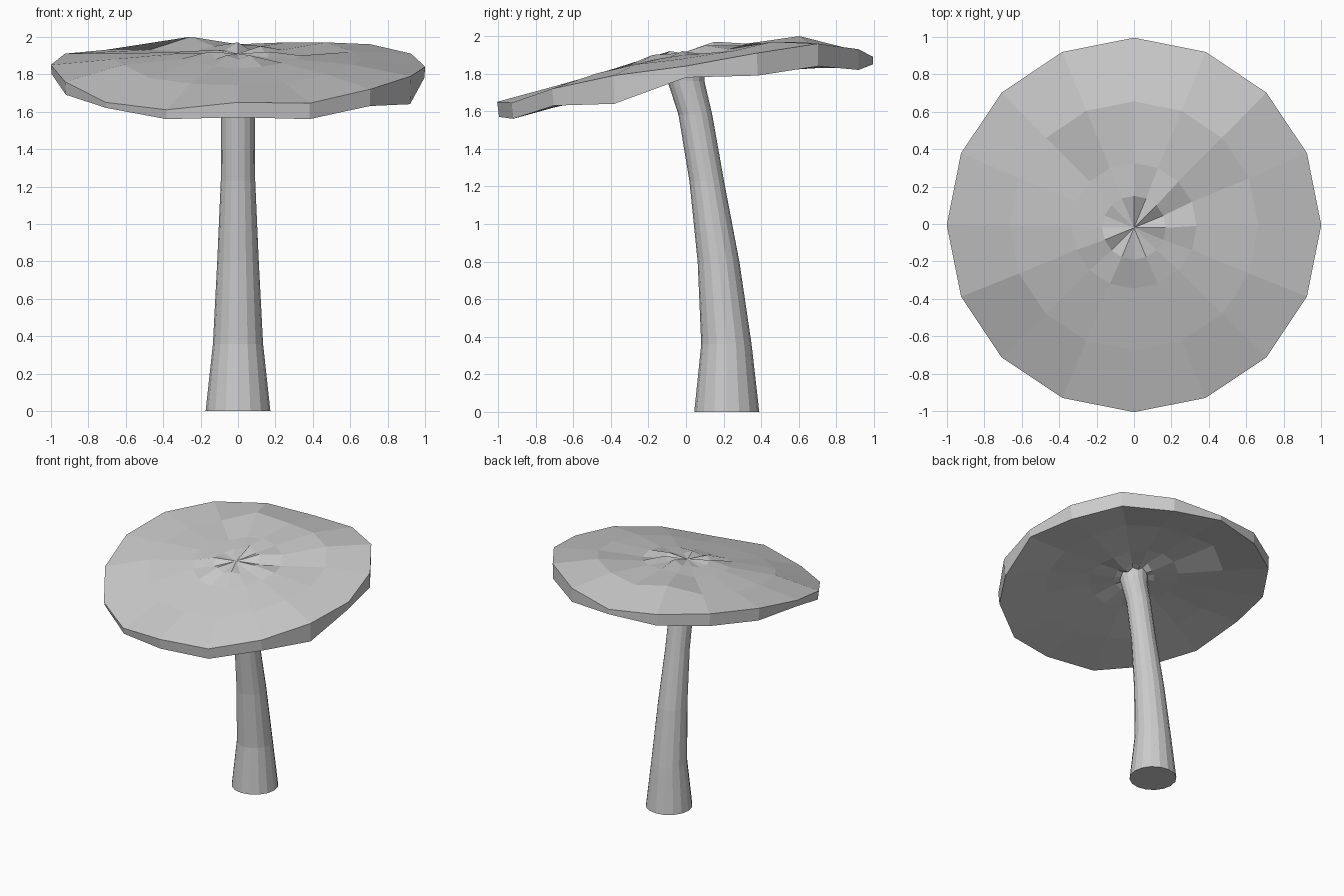
import bpy, bmesh, math

if "Cube" in bpy.data.objects:
    bpy.data.objects.remove(bpy.data.objects["Cube"])

SIDES = 16


def make(name, rings, cap_first=None, cap_last=None):
    """Skin a stack of closed rings; each end is a centre point or a flat n-gon."""
    bm = bmesh.new()
    loops = [[bm.verts.new(p) for p in ring] for ring in rings]
    n = len(loops[0])
    for a, b in zip(loops, loops[1:]):
        for i in range(n):
            j = (i + 1) % n
            bm.faces.new((a[i], a[j], b[j], b[i]))
    for loop, tip in ((loops[0], cap_first), (loops[-1], cap_last)):
        if tip is None:
            bm.faces.new(loop)
        else:
            c = bm.verts.new(tip)
            for i in range(n):
                bm.faces.new((loop[i], loop[(i + 1) % n], c))
    bmesh.ops.recalc_face_normals(bm, faces=bm.faces)
    me = bpy.data.meshes.new(name)
    bm.to_mesh(me)
    bm.free()
    ob = bpy.data.objects.new(name, me)
    bpy.context.collection.objects.link(ob)
    return ob


def ring(r, cy, heights):
    n = len(heights)
    return [(r * math.cos(math.tau * i / n), cy + r * math.sin(math.tau * i / n), z)
            for i, z in enumerate(heights)]


# Cap: warped 16-sided disc, heights anticlockwise from +x
rim_top = [1.84, 1.91, 1.96, 1.93, 1.89, 1.92, 1.93, 1.91,
           1.85, 1.76, 1.65, 1.61, 1.65, 1.645, 1.72, 1.79]
rim_low = [1.78, 1.79, 1.84, 1.82, 1.85, 1.83, 1.83, 1.81,
           1.80, 1.69, 1.62, 1.56, 1.57, 1.56, 1.63, 1.64]
outer = [1.88, 1.92, 1.97, 1.97, 1.96, 2.00, 1.93, 1.91,
         1.88, 1.85, 1.78, 1.75, 1.74, 1.75, 1.80, 1.85]
middle = [1.90, 1.90, 1.93, 1.95, 1.96, 1.95, 1.92, 1.92,
          1.91, 1.88, 1.87, 1.84, 1.83, 1.84, 1.86, 1.88]
inner = [1.92, 1.90, 1.95, 1.93, 1.97, 1.93, 1.93, 1.91,
         1.91, 1.92, 1.88, 1.90, 1.88, 1.90, 1.88, 1.89]


def lower(heights, d):
    return [z - d for z in heights]


make("mushroom_cap", [
    ring(0.17, -0.02, inner),
    ring(0.335, -0.01, middle),
    ring(0.665, -0.01, outer),
    ring(1.0, -0.005, rim_top),
    ring(0.995, 0.0, rim_low),
    ring(0.66, 0.0, lower(outer, 0.10)),
    ring(0.33, 0.0, lower(middle, 0.10)),
    ring(0.15, 0.0, lower(inner, 0.11)),
], (0, -0.02, 1.91), (0, 0, 1.81))

# Stem: tapered tube leaning towards the front, (z, centre y, radius)
stem = [(0, 0.217, 0.173), (0.36, 0.215, 0.134), (0.8, 0.173, 0.111),
        (1.23, 0.11, 0.092), (1.58, 0.05, 0.09), (1.76, 0.0, 0.098),
        (1.84, -0.01, 0.11)]
make("mushroom_stem", [ring(r, cy, [z] * SIDES) for z, cy, r in stem])
